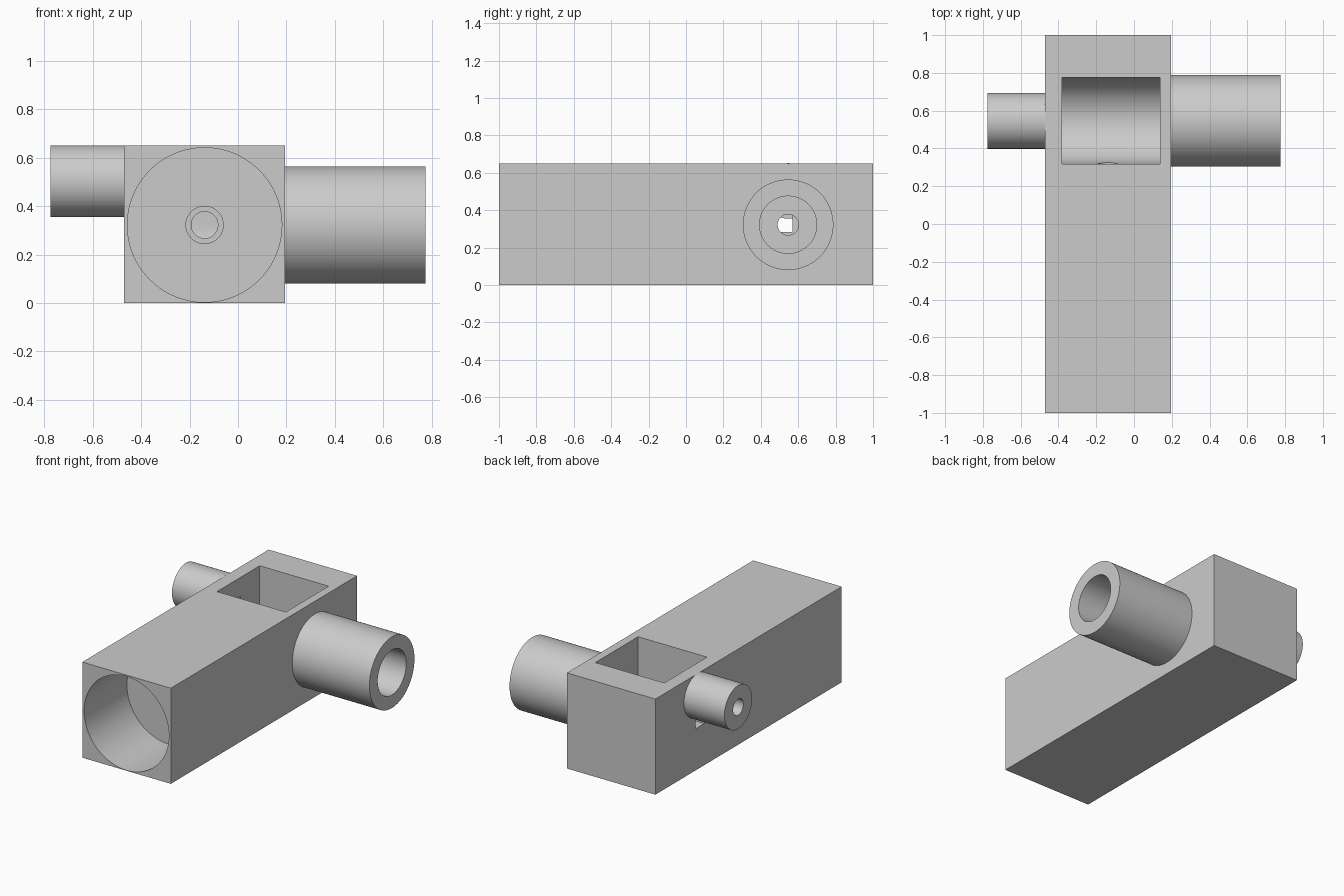
import bpy
from math import pi, radians

if "Cube" in bpy.data.objects:
    bpy.data.objects.remove(bpy.data.objects["Cube"], do_unlink=True)

grey = bpy.data.materials.new("matte grey")
grey.use_nodes = True
grey.diffuse_color = (0.6, 0.6, 0.6, 1)
grey.node_tree.nodes["Principled BSDF"].inputs["Base Color"].default_value = (0.6, 0.6, 0.6, 1)


def box(name, low, high):
    centre = [(a + b) / 2 for a, b in zip(low, high)]
    bpy.ops.mesh.primitive_cube_add(size=1, location=centre)
    ob = bpy.context.object
    ob.name = name
    ob.scale = [b - a for a, b in zip(low, high)]
    bpy.ops.object.transform_apply(location=False, rotation=False)
    ob.data.materials.append(grey)
    return ob


def rod(name, axis, start, end, u, z, radius):
    """Cylinder along x or y; u is its other horizontal coordinate."""
    mid = (start + end) / 2
    along_x = axis == "x"
    bpy.ops.mesh.primitive_cylinder_add(
        vertices=96, radius=radius, depth=end - start,
        location=(mid, u, z) if along_x else (u, mid, z),
        rotation=(0, pi / 2, 0) if along_x else (pi / 2, 0, 0))
    ob = bpy.context.object
    ob.name = name
    bpy.ops.object.transform_apply(location=False)
    ob.data.materials.append(grey)
    return ob


def carve(target, cutters):
    bpy.ops.object.select_all(action="DESELECT")
    bpy.context.view_layer.objects.active = target
    target.select_set(True)
    for cutter in cutters:
        mod = target.modifiers.new("cut", "BOOLEAN")
        mod.operation = "DIFFERENCE"
        mod.solver = "EXACT"
        mod.object = cutter
        bpy.ops.object.modifier_apply(modifier=mod.name)
        bpy.data.objects.remove(cutter, do_unlink=True)
    bpy.ops.object.shade_smooth_by_angle(angle=radians(30))


MID_X, MID_Z = -0.138, 0.322   # axis of the long bore
CROSS_Y = 0.546                # axis of the side tubes
HIGH_Z = 0.503                 # height of the small tube

# Long block with a stepped front bore, top pocket and side passages
body = box("body_block", (-0.47, -1, 0), (0.195, 1, 0.65))
carve(body, [
    rod("front_bore", "y", -1.1, -0.54, MID_X, MID_Z, 0.319),
    rod("front_step", "y", -0.6, 0.1, MID_X, MID_Z, 0.077),
    rod("front_passage", "y", 0.05, 0.4, MID_X, MID_Z, 0.055),
    box("pocket_top", (-0.38, 0.317, MID_Z), (0.138, 0.776, 0.8)),
    rod("pocket_round", "x", -0.38, 0.138, CROSS_Y, MID_Z, 0.228),
    rod("right_passage", "x", 0.1, 0.3, CROSS_Y, MID_Z, 0.056),
    box("wall_slot", (-0.55, 0.475, 0.283), (-0.3, 0.57, 0.52)),
])

# Large tube on the left side
large_tube = rod("large_side_tube", "x", 0.195, 0.775, CROSS_Y, MID_Z, 0.242)
carve(large_tube, [rod("large_hole", "x", 0.1, 0.9, CROSS_Y, MID_Z, 0.153)])

# Small tube on the right side
small_tube = rod("small_side_tube", "x", -0.775, -0.47, CROSS_Y, HIGH_Z, 0.148)
carve(small_tube, [rod("small_hole", "x", -0.9, -0.4, CROSS_Y, HIGH_Z, 0.055)])
